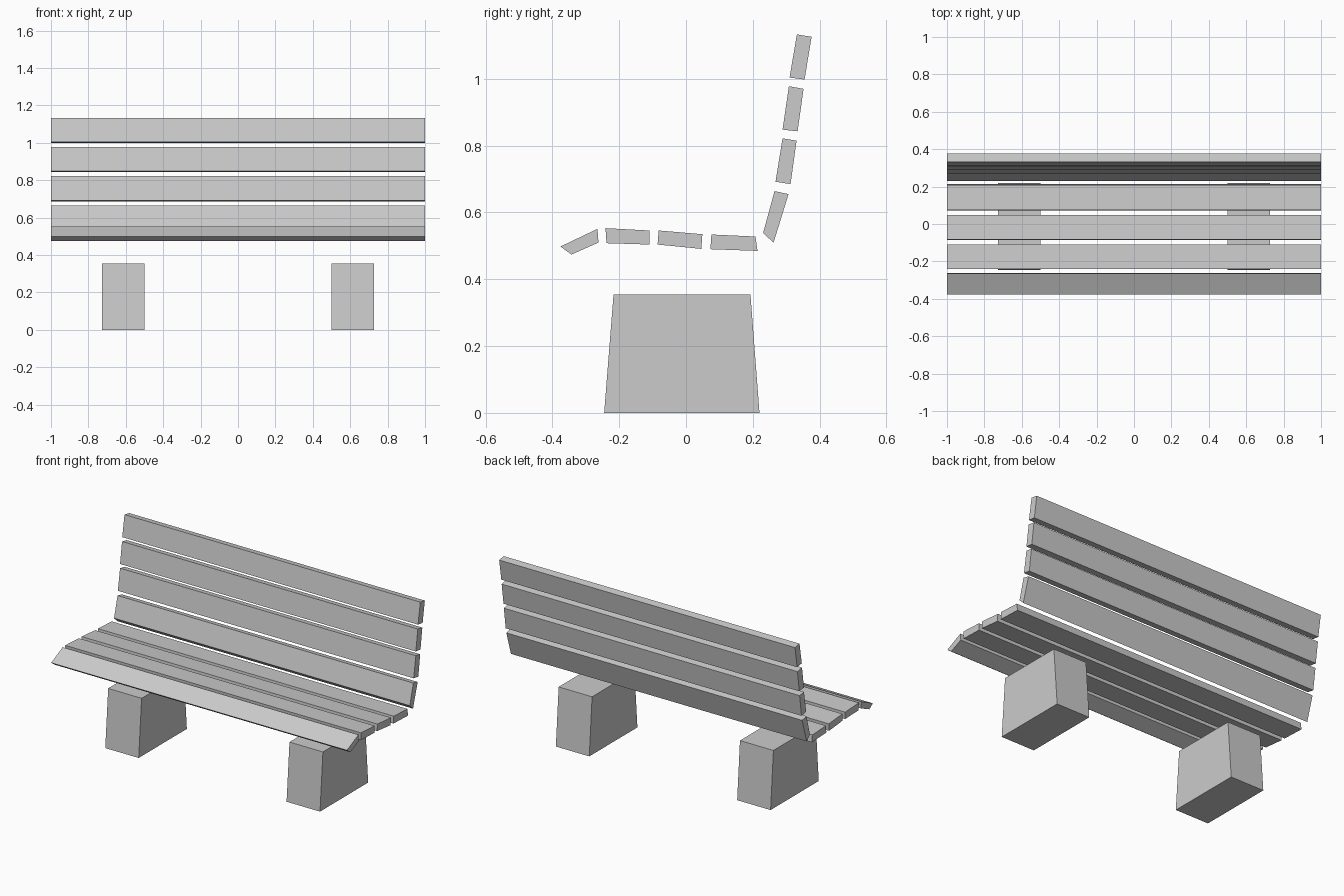
import bpy, bmesh

if "Cube" in bpy.data.objects:
    bpy.data.objects.remove(bpy.data.objects["Cube"])


def extrude_profile(name, profile, x0, x1):
    """Extrude a (y, z) profile along x into a closed prism."""
    bm = bmesh.new()
    face = bm.faces.new([bm.verts.new((x0, y, z)) for y, z in profile])
    ext = bmesh.ops.extrude_face_region(bm, geom=[face])
    verts = [v for v in ext["geom"] if isinstance(v, bmesh.types.BMVert)]
    bmesh.ops.translate(bm, verts=verts, vec=(x1 - x0, 0, 0))
    bmesh.ops.recalc_face_normals(bm, faces=bm.faces)
    mesh = bpy.data.meshes.new(name)
    bm.to_mesh(mesh)
    bm.free()
    obj = bpy.data.objects.new(name, mesh)
    bpy.context.collection.objects.link(obj)
    return obj


# Seat slats, front to back; the first has a bevelled nose
seat_profiles = [
    [(-.376, .498), (-.265, .551), (-.262, .510), (-.343, .474)],
    [(-.241, .553), (-.109, .546), (-.109, .504), (-.238, .508)],
    [(-.082, .546), (.049, .535), (.046, .491), (-.085, .504)],
    [(.076, .534), (.208, .528), (.214, .485), (.073, .490)],
]
for i, p in enumerate(seat_profiles, 1):
    extrude_profile(f"seat_slat_{i}", p, -1, 1)

# Backrest slats, bottom to top
back_profiles = [
    [(.265, .664), (.307, .655), (.262, .509), (.231, .539)],
    [(.289, .822), (.331, .815), (.313, .685), (.268, .692)],
    [(.308, .978), (.352, .970), (.334, .843), (.289, .848)],
    [(.332, 1.133), (.376, 1.126), (.355, .998), (.310, 1.004)],
]
for i, p in enumerate(back_profiles, 1):
    extrude_profile(f"back_slat_{i}", p, -1, 1)

# Tapered support blocks, mirrored left and right
block = [(-.245, 0), (.220, 0), (.193, .354), (-.217, .354)]
for side, s in (("left", -1), ("right", 1)):
    extrude_profile(f"support_block_{side}", block, s * .5, s * .726)
